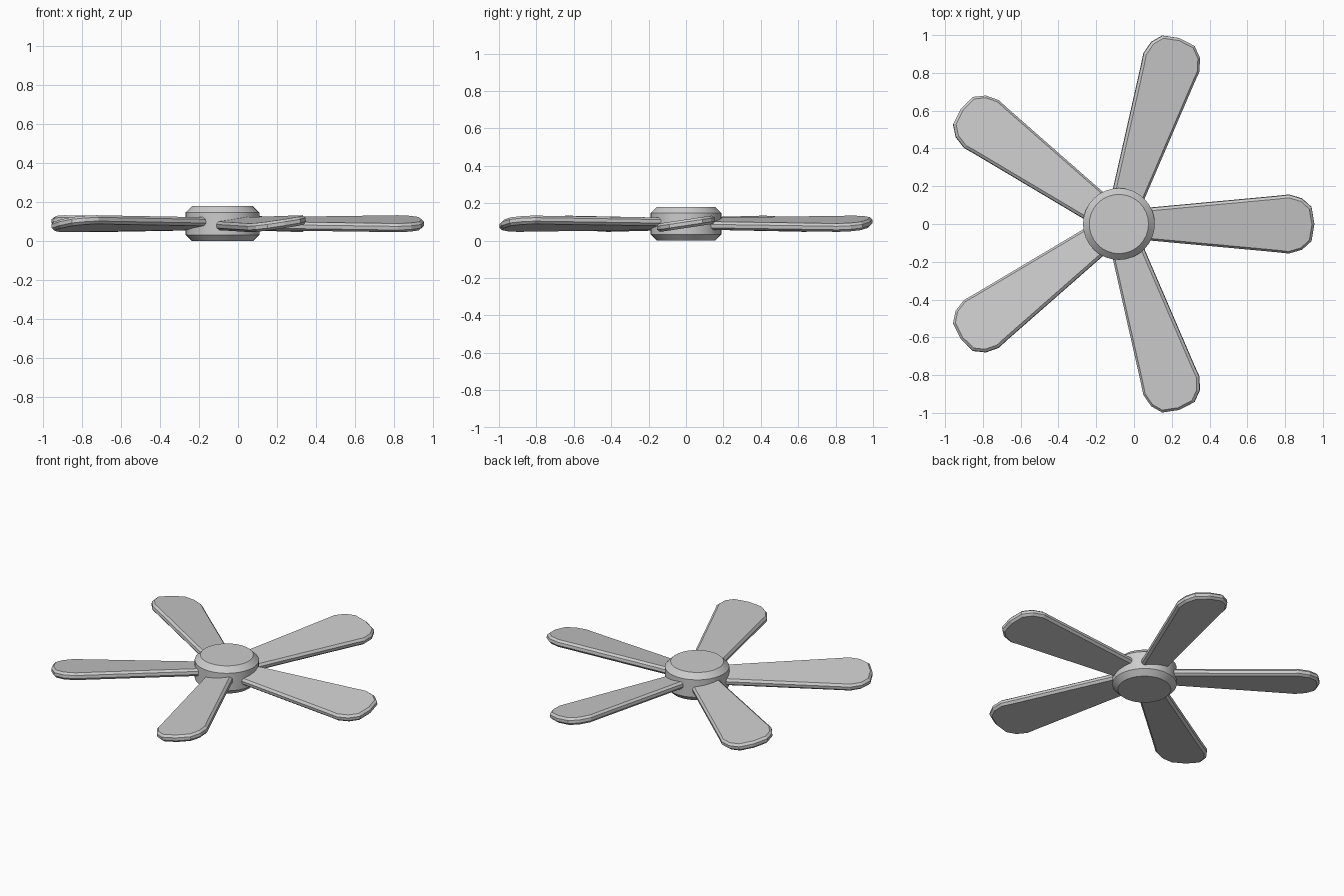
import bpy, bmesh
from math import radians
from mathutils import Matrix

if "Cube" in bpy.data.objects:
    bpy.data.objects.remove(bpy.data.objects["Cube"])

HUB = (-0.08, 0.0, 0.0)


def finish(bm, name):
    bmesh.ops.recalc_face_normals(bm, faces=bm.faces)
    mesh = bpy.data.meshes.new(name)
    bm.to_mesh(mesh)
    bm.free()
    ob = bpy.data.objects.new(name, mesh)
    bpy.context.collection.objects.link(ob)
    bpy.context.view_layer.objects.active = ob
    for o in bpy.context.selected_objects:
        o.select_set(False)
    ob.select_set(True)
    ob.location = HUB
    return ob


# Hub: short cylinder with chamfered rims
bm = bmesh.new()
bmesh.ops.create_cone(bm, cap_ends=True, segments=32, radius1=0.19, radius2=0.19,
                      depth=0.18, matrix=Matrix.Translation((0, 0, 0.09)))
rims = [e for e in bm.edges if abs(e.verts[0].co.z - e.verts[1].co.z) < 1e-4]
bmesh.ops.bevel(bm, geom=rims, offset=0.033, segments=1, affect='EDGES')
hub = finish(bm, "hub")
bpy.ops.object.shade_smooth_by_angle(angle=radians(25))

# Blades: tapered paddle outline, thickened, chamfered and pitched
half = [(0.1, 0.081), (0.84, 0.15), (0.90, 0.157), (0.97, 0.136), (1.02, 0.09)]
outline = [(x, -y) for x, y in half] + [(1.035, 0)] + half[::-1]
THICK = 0.045

for i in range(5):
    bm = bmesh.new()
    face = bm.faces.new([bm.verts.new((x, y, -THICK / 2)) for x, y in outline])
    ext = bmesh.ops.extrude_face_region(bm, geom=[face], use_keep_orig=True)
    top = [g for g in ext["geom"] if isinstance(g, bmesh.types.BMVert)]
    bmesh.ops.translate(bm, vec=(0, 0, THICK), verts=top)
    bmesh.ops.recalc_face_normals(bm, faces=bm.faces)
    rim = [e for e in bm.edges if abs(e.verts[0].co.z - e.verts[1].co.z) < 1e-4]
    bmesh.ops.bevel(bm, geom=rim, offset=0.013, segments=1, affect='EDGES')
    place = (Matrix.Rotation(radians(72 * i), 4, 'Z')
             @ Matrix.Translation((0, 0, 0.09))
             @ Matrix.Rotation(radians(8.5), 4, 'X'))
    bmesh.ops.transform(bm, matrix=place, verts=bm.verts)
    finish(bm, f"blade_{i + 1}")
